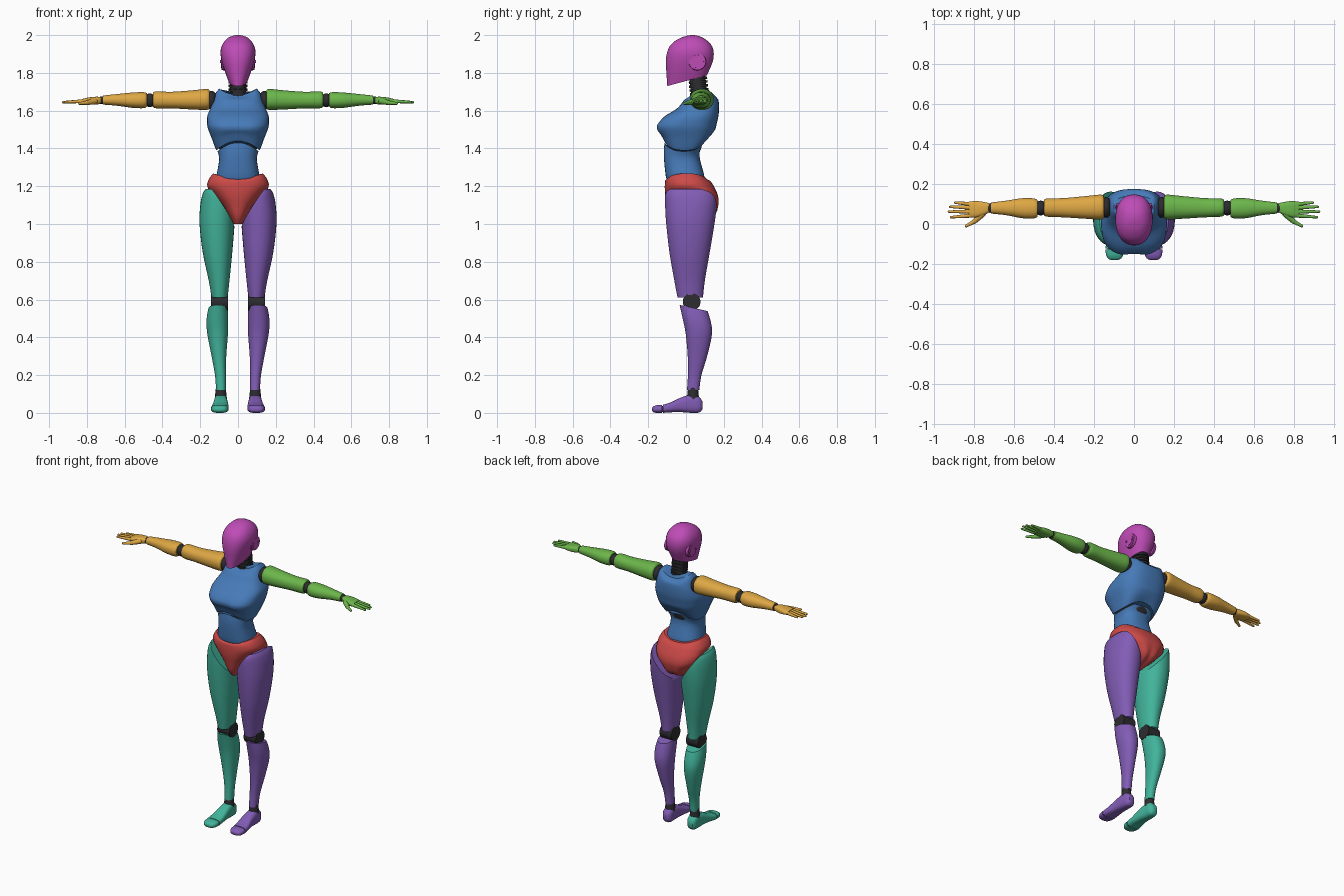
import bpy
import bmesh
from math import cos, sin, pi, exp
from mathutils import Vector

if "Cube" in bpy.data.objects:
    bpy.data.objects.remove(bpy.data.objects["Cube"], do_unlink=True)


def material(name, red, green, blue):
    mat = bpy.data.materials.new(name)
    mat.use_nodes = True
    mat.diffuse_color = (red, green, blue, 1)
    shader = mat.node_tree.nodes["Principled BSDF"]
    shader.inputs["Base Color"].default_value = (red, green, blue, 1)
    shader.inputs["Roughness"].default_value = 0.6
    return mat


BLUE = material("torso blue", .061, .195, .479)
ORANGE = material("arm orange", .73, .39, .058)
GREEN = material("arm green", .15, .468, .07)
TEAL = material("leg teal", .054, .456, .328)
PURPLE = material("leg purple", .223, .109, .468)
MAGENTA = material("head magenta", .515, .072, .468)
RED = material("pelvis red", .61, .069, .065)
DARK = material("joint charcoal", .026, .026, .03)

parts = []


def finish(name, mat, bm, side=1):
    """Turn a bmesh into an object, mirrored in x when side is -1."""
    for vert in bm.verts:
        vert.co.x *= side
    bmesh.ops.recalc_face_normals(bm, faces=bm.faces)
    mesh = bpy.data.meshes.new(name)
    bm.to_mesh(mesh)
    bm.free()
    mesh.materials.append(mat)
    obj = bpy.data.objects.new(name, mesh)
    bpy.context.collection.objects.link(obj)
    parts.append(obj)
    return obj


def spline(a, b, c, d, t):
    """Catmull-Rom blend between b and c."""
    return b + t / 2 * (c - a + t * (2 * a - 5 * b + 4 * c - d + t * (3 * (b - c) + d - a)))


def refine(rows, steps=4):
    padded = [rows[0]] + rows + [rows[-1]]
    result = []
    for i in range(len(rows) - 1):
        window = padded[i:i + 4]
        for k in range(steps):
            result.append([spline(*column, k / steps) for column in zip(*window)])
    return result + [rows[-1]]


def loft(name, mat, axis, rows, power=2.2, warp=None, cuts=(), side=1, sides=36):
    """Skin rounded sections; a row is position, then low/high of both cross axes."""
    place = {"x": lambda t, u, v: (t, u, v),
             "y": lambda t, u, v: (u, t, v),
             "z": lambda t, u, v: (u, v, t)}[axis]

    def bend(value):
        return abs(value) ** (2 / power) * (1 if value > 0 else -1)

    bm = bmesh.new()
    rings = []
    for t, u0, u1, v0, v1 in refine(rows):
        ring = []
        for i in range(sides):
            angle = 2 * pi * (i + .5) / sides
            u = (u0 + u1) / 2 + (u1 - u0) / 2 * bend(cos(angle))
            v = (v0 + v1) / 2 + (v1 - v0) / 2 * bend(sin(angle))
            co = Vector(place(t, u, v))
            if warp:
                warp(co)
            ring.append(bm.verts.new(co))
        rings.append(ring)
    for low, high in zip(rings, rings[1:]):
        for i in range(sides):
            j = (i + 1) % sides
            bm.faces.new((low[i], low[j], high[j], high[i]))
    bm.faces.new(rings[0])
    bm.faces.new(rings[-1])
    for point, normal in cuts:
        cut = bmesh.ops.bisect_plane(bm, geom=bm.verts[:] + bm.edges[:] + bm.faces[:],
                                     plane_co=point, plane_no=Vector(normal).normalized(), clear_outer=True)
        rim = [e for e in cut["geom_cut"] if isinstance(e, bmesh.types.BMEdge)]
        bmesh.ops.holes_fill(bm, edges=rim, sides=0)
    return finish(name, mat, bm, side)


def body(name, mat, rows, **options):
    """Centred loft along z; a row is height, half width, front, back."""
    return loft(name, mat, "z", [(z, -w, w, f, b) for z, w, f, b in rows], **options)


def rod(name, mat, start, end, r1, r2, side=1, round_ends=False):
    start, end = Vector(start), Vector(end)
    direction = end - start
    matrix = direction.to_track_quat("Z", "Y").to_matrix().to_4x4()
    matrix.translation = (start + end) / 2
    bm = bmesh.new()
    bmesh.ops.create_cone(bm, cap_ends=True, segments=20, radius1=r1, radius2=r2,
                          depth=direction.length, matrix=matrix)
    if round_ends:
        for point, radius in ((start, r1), (end, r2)):
            extra = bmesh.ops.create_uvsphere(bm, u_segments=12, v_segments=8, radius=radius)
            bmesh.ops.translate(bm, verts=extra["verts"], vec=point)
    return finish(name, mat, bm, side)


def ball(name, mat, centre, size, side=1):
    bm = bmesh.new()
    made = bmesh.ops.create_uvsphere(bm, u_segments=24, v_segments=14, radius=1)["verts"]
    bmesh.ops.scale(bm, verts=made, vec=size)
    bmesh.ops.translate(bm, verts=made, vec=centre)
    return finish(name, mat, bm, side)


def clamp(value):
    return max(0, min(1, value))


def dome(x, width):
    return max(0, 1 - (x / width) ** 2)


# Head: tapered helmet with a slanted jaw line
body("head", MAGENTA, [(1.69, .03, -.097, .06), (1.74, .045, -.1, .09), (1.8, .067, -.104, .117),
                       (1.86, .086, -.107, .142), (1.91, .093, -.1, .147), (1.95, .083, -.08, .133),
                       (1.98, .06, -.04, .1), (1.995, .033, 0, .068), (2, .008, .027, .042)],
     power=2.3, cuts=[((0, -.1, 1.73), (0, .27, -1))])

# Neck: ribbed column
rod("neck", DARK, (0, .075, 1.64), (0, .055, 1.82), .043, .043)
for i in range(7):
    z = 1.665 + i * .02
    rod("neck_rib", DARK, (0, .073 - i * .002, z), (0, .072 - i * .002, z + .012), .05, .05)


# Torso: chest and abdomen meet along an arch under the ribs
def shape_chest(co):
    if co.y < 0:
        co.y += .016 * exp(-(co.x / .03) ** 2 - ((co.z - 1.51) / .05) ** 2)
    neckline = clamp((co.z - 1.66) / .05) * .035 * dome(co.x, .1)
    co.z += .055 * dome(co.x, .12) * clamp((1.5 - co.z) / .115) - neckline


def shape_abdomen(co):
    co.z += .055 * dome(co.x, .12) * clamp((co.z - 1.25) / .125)


body("chest", BLUE, [(1.385, .115, -.115, .1), (1.45, .138, -.135, .135), (1.5, .158, -.157, .155),
                     (1.53, .164, -.153, .163), (1.57, .163, -.115, .172), (1.61, .148, -.05, .175),
                     (1.65, .133, -.015, .173), (1.69, .12, .015, .16), (1.717, .1, .03, .14)],
     power=2.7, warp=shape_chest)
body("abdomen", BLUE, [(1.225, .108, -.095, .09), (1.25, .115, -.107, .098), (1.33, .1, -.118, .071),
                       (1.375, .109, -.114, .09)], power=2.5, warp=shape_abdomen)
body("waist_core", DARK, [(1.21, .1, -.085, .085), (1.33, .09, -.1, .06), (1.4, .1, -.1, .08),
                          (1.47, .11, -.1, .1)], power=2.4)


# Pelvis: V-shaped briefs, fuller and cleft at the back
def shape_pelvis(co):
    if co.y > .02 and co.z < 1.2:
        back = clamp((co.y - .02) / .08)
        co.x *= 1 + .4 * back * clamp((1.2 - co.z) / .08)
        co.y -= .02 * back * exp(-(co.x / .015) ** 2) * clamp((1.2 - co.z) / .06)
    co.z -= .025 * dome(co.x, .13) * clamp((co.z - 1.23) / .03)


body("pelvis", RED, [(1, .022, -.06, .05), (1.04, .045, -.085, .15), (1.1, .085, -.1, .175),
                     (1.15, .127, -.11, .172), (1.2, .163, -.113, .148), (1.24, .153, -.109, .122),
                     (1.267, .132, -.1, .107)], power=2.4, warp=shape_pelvis)

for side, label, arm, leg in ((1, "left_", GREEN, PURPLE), (-1, "right_", ORANGE, TEAL)):
    # Ear disc with a raised rim and two studs
    rod(label + "ear_rim", MAGENTA, (.07, .06, 1.86), (.088, .06, 1.86), .047, .045, side)
    rod(label + "ear_disc", MAGENTA, (.07, .06, 1.86), (.091, .06, 1.86), .036, .034, side)
    for y in (.035, .085):
        rod(label + "ear_stud", MAGENTA, (.08, y, 1.86), (.094, y, 1.86), .008, .008, side)

    # Arm
    ball(label + "shoulder_joint", DARK, (.14, .083, 1.655), (.03, .052, .05), side)
    loft(label + "upper_arm", arm, "x", [(.15, .035, .135, 1.612, 1.705), (.165, .022, .147, 1.604, 1.715),
                                         (.24, .026, .14, 1.606, 1.708), (.35, .033, .13, 1.612, 1.7),
                                         (.43, .036, .128, 1.612, 1.702), (.45, .043, .122, 1.62, 1.695)],
         side=side)
    ball(label + "elbow_joint", DARK, (.467, .08, 1.655), (.034, .037, .036), side)
    loft(label + "forearm", arm, "x", [(.482, .037, .118, 1.622, 1.692), (.5, .028, .128, 1.613, 1.698),
                                       (.56, .029, .129, 1.615, 1.696), (.64, .044, .117, 1.626, 1.688),
                                       (.715, .052, .108, 1.632, 1.68)], side=side)
    ball(label + "wrist_joint", DARK, (.72, .08, 1.655), (.022, .024, .021), side)
    loft(label + "palm", arm, "x", [(.725, .058, .104, 1.638, 1.672), (.75, .045, .11, 1.632, 1.674),
                                    (.79, .033, .115, 1.633, 1.67), (.825, .034, .112, 1.638, 1.662)],
         power=2.8, side=side)

    # Fingers
    for y, tip_x, tip_y in ((.042, .915, .034), (.062, .927, .062), (.082, .92, .086), (.1, .895, .107)):
        knuckle = (.82, y, 1.65)
        tip = (tip_x, tip_y, 1.645)
        rod(label + "finger", arm, knuckle, tip, .0105, .006, side, True)
    rod(label + "thumb_base", arm, (.76, .05, 1.65), (.8, .012, 1.642), .017, .012, side, True)
    rod(label + "thumb_tip", arm, (.8, .012, 1.642), (.84, -.01, 1.638), .011, .007, side, True)

    # Leg
    ball(label + "hip_joint", DARK, (.085, .03, 1.1), (.05, .06, .06), side)
    loft(label + "thigh", leg, "z", [(.61, .055, .14, -.045, .09), (.7, .045, .155, -.062, .1),
                                     (.85, .03, .187, -.088, .126), (1, .018, .204, -.105, .151),
                                     (1.1, .015, .2, -.111, .163), (1.16, .03, .187, -.11, .16),
                                     (1.185, .05, .172, -.095, .14)],
         cuts=[((.09, 0, 1.092), (-.82, .12, .56))], side=side)
    rod(label + "knee_joint", DARK, (.053, .03, .588), (.142, .03, .588), .047, .047, side)
    loft(label + "shin", leg, "z", [(.12, .064, .116, .005, .07), (.2, .064, .122, .01, .082),
                                    (.3, .062, .14, .009, .112), (.42, .053, .163, -.002, .138),
                                    (.5, .052, .166, -.018, .127), (.575, .056, .152, -.035, .1)],
         cuts=[((.1, -.035, .572), (0, .22, 1))], side=side)
    rod(label + "ankle_joint", DARK, (.091, .037, .07), (.091, .037, .135), .033, .026, side)

    # Foot with a separate toe cap
    loft(label + "foot", leg, "y", [(.087, .075, .108, .02, .06), (.07, .06, .121, .002, .085),
                                    (.03, .057, .126, 0, .098), (-.03, .053, .13, .004, .08),
                                    (-.08, .05, .138, .003, .056), (-.122, .05, .143, 0, .043)],
         power=2.8, side=side)
    rod(label + "toe_joint", DARK, (.06, -.125, .021), (.133, -.125, .021), .016, .016, side)
    loft(label + "toes", leg, "y", [(-.128, .05, .143, 0, .043), (-.155, .054, .14, 0, .041),
                                    (-.173, .065, .13, .004, .034), (-.18, .08, .115, .011, .026)],
         power=2.6, side=side)

# Smooth shading with crisp part edges
bpy.ops.object.select_all(action="DESELECT")
for obj in parts:
    obj.select_set(True)
bpy.context.view_layer.objects.active = parts[0]
bpy.ops.object.shade_smooth_by_angle(angle=.7)
